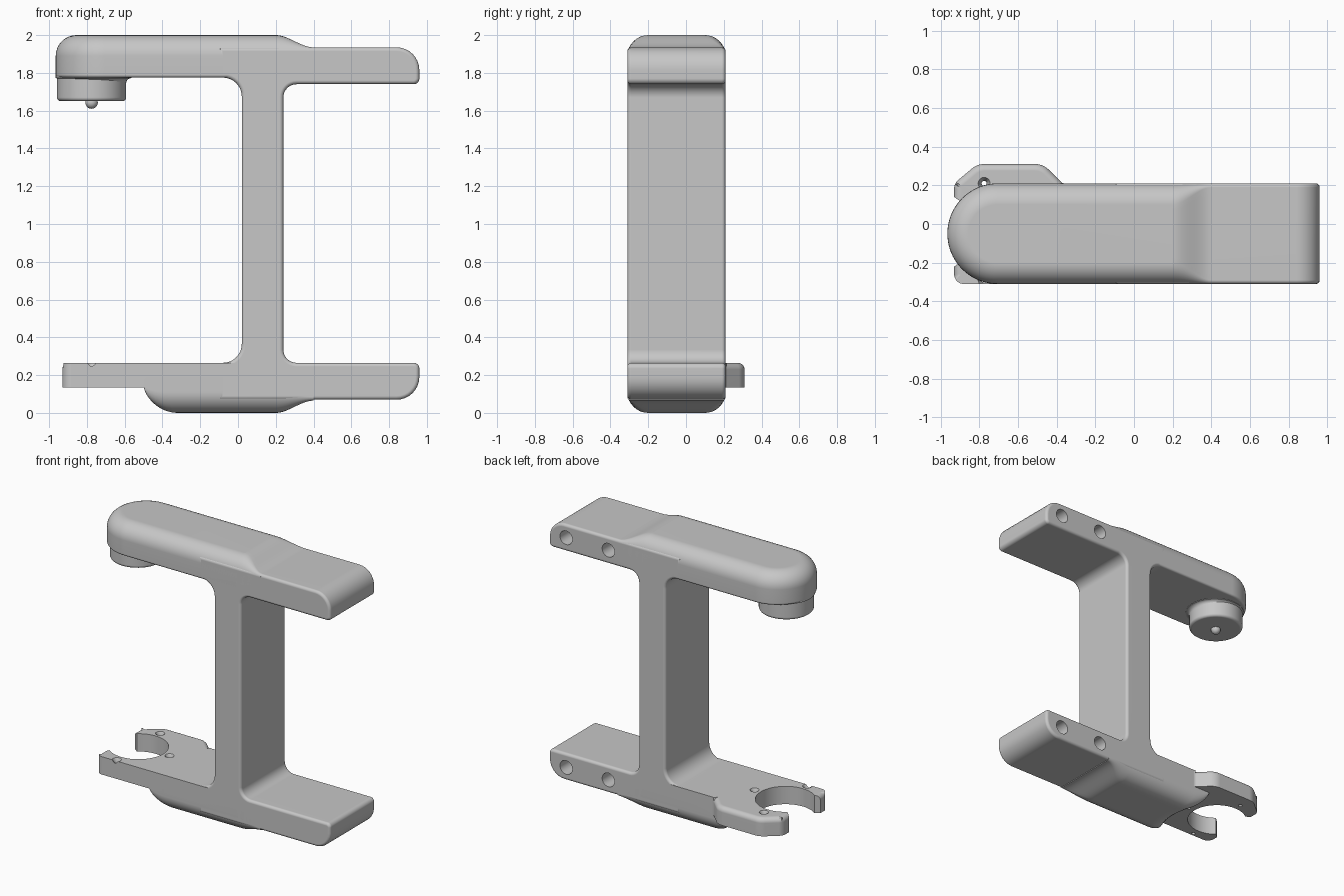
import bpy, bmesh
from math import sin, cos, tan, pi, radians
from mathutils import Vector

old = bpy.data.objects.get("Cube")
if old:
    bpy.data.objects.remove(old, do_unlink=True)

SHADE = (0.57, 0.57, 0.57, 1)
grey = bpy.data.materials.new("plain grey")
grey.use_nodes = True
grey.diffuse_color = SHADE
grey.node_tree.nodes["Principled BSDF"].inputs["Base Color"].default_value = SHADE

FRONT, BACK = -0.31, 0.21
MID = (FRONT + BACK) / 2
HALF = (BACK - FRONT) / 2


def add_object(name, bm):
    """Turn the mesh right side out and link it."""
    bm.normal_update()
    bmesh.ops.recalc_face_normals(bm, faces=bm.faces)
    if bm.calc_volume(signed=True) < 0:
        bmesh.ops.reverse_faces(bm, faces=bm.faces)
    mesh = bpy.data.meshes.new(name)
    bm.to_mesh(mesh)
    bm.free()
    mesh.materials.append(grey)
    obj = bpy.data.objects.new(name, mesh)
    bpy.context.collection.objects.link(obj)
    return obj


def finish(obj, cutters=()):
    """Cut the holes, then shade smooth with sharp creases kept."""
    if cutters:
        for cutter in cutters:
            mod = obj.modifiers.new("cut", "BOOLEAN")
            mod.operation, mod.solver, mod.object = "DIFFERENCE", "EXACT", cutter
        graph = bpy.context.evaluated_depsgraph_get()
        cut = bpy.data.meshes.new_from_object(obj.evaluated_get(graph))
        obj.modifiers.clear()
        # Keep the solid part if a cut fails
        if len(cut.polygons) > len(obj.data.polygons):
            obj.data = cut
        for cutter in cutters:
            bpy.data.objects.remove(cutter, do_unlink=True)
    obj.data.shade_smooth()
    obj.data.set_sharp_from_angle(angle=radians(35))
    obj.modifiers.new("even shading", "WEIGHTED_NORMAL").keep_sharp = True


def arc(cx, cy, r, a0, a1, steps):
    return [Vector((cx + r * cos(radians(a0 + (a1 - a0) * k / steps)),
                    cy + r * sin(radians(a0 + (a1 - a0) * k / steps)))) for k in range(steps + 1)]


def rounded(corners, steps=8):
    """Outline from (u, v, radius) corners, each replaced by a tangent arc."""
    out = []
    for i, (u, v, r) in enumerate(corners):
        p = Vector((u, v))
        if r == 0:
            out.append(p)
            continue
        a = (Vector(corners[i - 1][:2]) - p).normalized()
        b = (Vector(corners[(i + 1) % len(corners)][:2]) - p).normalized()
        half = a.angle(b) / 2
        centre = p + (a + b).normalized() * (r / sin(half))
        start = p + a * (r / tan(half)) - centre
        end = p + b * (r / tan(half)) - centre
        for k in range(steps + 1):
            t = k / steps
            spread = start.angle(end)
            out.append(centre + (start * sin((1 - t) * spread) + end * sin(t * spread)) / sin(spread))
    return out


def skin(bm, rings):
    """Join closed rings of vertices and cap both ends."""
    n = len(rings[0])
    for a, b in zip(rings, rings[1:]):
        for i in range(n):
            j = (i + 1) % n
            bm.faces.new((a[i], a[j], b[j], b[i]))
    return bm.faces.new(rings[0]), bm.faces.new(rings[-1])


def prism(name, outline, place, lo, hi, bevels=()):
    """Extrude an outline; bevels are (offset, segments, rule on edge midpoint) per cap."""
    bm = bmesh.new()
    caps = skin(bm, [[bm.verts.new(place(p.x, p.y, w)) for p in outline] for w in (lo, hi)])
    bm.normal_update()
    bmesh.ops.recalc_face_normals(bm, faces=bm.faces)
    for cap, (offset, segments, rule) in zip(caps, bevels):
        edges = [e for e in cap.edges if rule((e.verts[0].co + e.verts[1].co) / 2)]
        if edges:
            bmesh.ops.bevel(bm, geom=edges, offset=offset, offset_type="OFFSET", segments=segments,
                            profile=0.5, affect="EDGES", clamp_overlap=False)
    return add_object(name, bm)


def lathe(name, x, y, profile, steps=48):
    """Turn a (radius, z) profile about a vertical axis."""
    bm = bmesh.new()
    skin(bm, [[bm.verts.new((x + r * cos(2 * pi * k / steps), y + r * sin(2 * pi * k / steps), z))
               for k in range(steps)] for r, z in profile])
    return add_object(name, bm)


def soft_bar(name, stations, flip):
    """Loft sections (x, top, edge radius, hollow) along x, upside down if flipped."""
    bm = bmesh.new()
    rings = []
    for x, top, r, hollow in stations:
        left, right = FRONT + r, BACK - r
        points = [Vector((FRONT, 1.8)), Vector((BACK, 1.8))] + arc(right, top - r, r, 0, 90, 8)
        points += [Vector((right + (left - right) * k / 12, top)) for k in range(1, 12)]
        points += arc(left, top - r, r, 90, 180, 8)
        rings.append([bm.verts.new((x + hollow * (1 - ((p.x - MID) / HALF) ** 2), p.x,
                                    2 - p.y if flip else p.y)) for p in points])
    skin(bm, rings)
    finish(add_object(name, bm))


def side_on(u, v, w):
    return Vector((u, w, v))


def flat(u, v, w):
    return Vector((u, v, w))


def always(p):
    return True


def never(p):
    return False


# Post with the two right-hand arms and filleted stubs on the left
upper = [(0.24, 1.74, 0.07), (0.96, 1.74, 0.03), (0.96, 1.935, 0.12), (-0.1, 1.935, 0),
         (-0.1, 1.775, 0), (0.02, 1.775, 0.1)]
lower = [(0.02, 0.265, 0.1), (-0.1, 0.265, 0), (-0.1, 0.07, 0), (0.96, 0.07, 0.12),
         (0.96, 0.265, 0.03), (0.24, 0.265, 0.07)]
frame = prism("main_frame", rounded(upper + lower), side_on, FRONT, BACK, [(0.02, 4, always)] * 2)
bores = [prism("bore_cutter", arc(x, z, 0.05, 0, 345, 23), side_on, 0, 0.3)
         for x in (0.48, 0.82) for z in (0.165, 1.84)]
finish(frame, bores)

# Upper left arm with a round end and a soft top edge
JOIN = 0.2
outline = arc(-0.705, MID, HALF, 90, 270, 40) + [Vector((JOIN, FRONT)), Vector((JOIN, BACK))]


def before_join(p):
    return p.x < JOIN - 0.001


finish(prism("upper_arm", outline, flat, 1.775, 2.0,
             [(0.015, 3, before_join), (0.11, 8, before_join)]))

# Ramps that blend the thick arms down to the thin ones; the lower one carries the left block
ramp = []
for i in range(15):
    t = i / 14
    s = t * t * (3 - 2 * t)
    ramp.append((JOIN + 0.2 * t, 2 - 0.065 * s, 0.11 - 0.09 * s, 0))
block = []
for i in range(9):
    a = pi / 2 * (1 - i / 8)
    drop = 1 - cos(a)
    block.append((-0.37 - 0.13 * sin(a), 2 - 0.12 * drop, 0.11 - 0.08 * drop, 0.07))
soft_bar("upper_ramp", ramp, False)
soft_bar("lower_block", block + ramp, True)

# Forked plate with an open round slot
SLOT_X, SLOT_Y = -0.775, -0.04
outer = rounded([(-0.93, 0.14, 0), (-0.93, 0.21, 0.06), (-0.81, 0.31, 0.1), (-0.47, 0.31, 0.1),
                 (-0.37, BACK, 0.03), (0.1, BACK, 0), (0.1, FRONT, 0), (-0.93, FRONT, 0.05),
                 (-0.93, -0.22, 0)])
slot = arc(SLOT_X, SLOT_Y, 0.2, -128, 128, 40)
plate = prism("fork_plate", outer + slot, flat, 0.135, 0.265,
              [(0, 0, never), (0.035, 5, lambda p: p.x < -0.925 or p.y > BACK + 0.003)])
pins = [lathe("pin_hole_cutter", x, y, [(0.013, 0.1), (0.013, 0.235), (0.037, 0.275)], 20)
        for x, y in ((SLOT_X, SLOT_Y - 0.25), (SLOT_X, SLOT_Y + 0.25), (SLOT_X + 0.25, SLOT_Y))]
finish(plate, pins)

# Cup under the upper arm, its flared neck and the small ball tip
cup_edge = [tuple(p) for p in arc(0.163, 1.67, 0.02, -90, 0, 6)]
finish(lathe("cup", SLOT_X, MID, cup_edge + [(0.183, 1.8)]))
neck = [tuple(p) for p in arc(0.2, 1.745, 0.027, 180, 90, 6)]
finish(lathe("cup_neck", SLOT_X + 0.01, MID, neck + [(0.2, 1.79)]))
bm = bmesh.new()
bmesh.ops.create_uvsphere(bm, u_segments=24, v_segments=12, radius=0.033)
bmesh.ops.translate(bm, verts=bm.verts, vec=(SLOT_X, MID, 1.643))
finish(add_object("ball_tip", bm))
